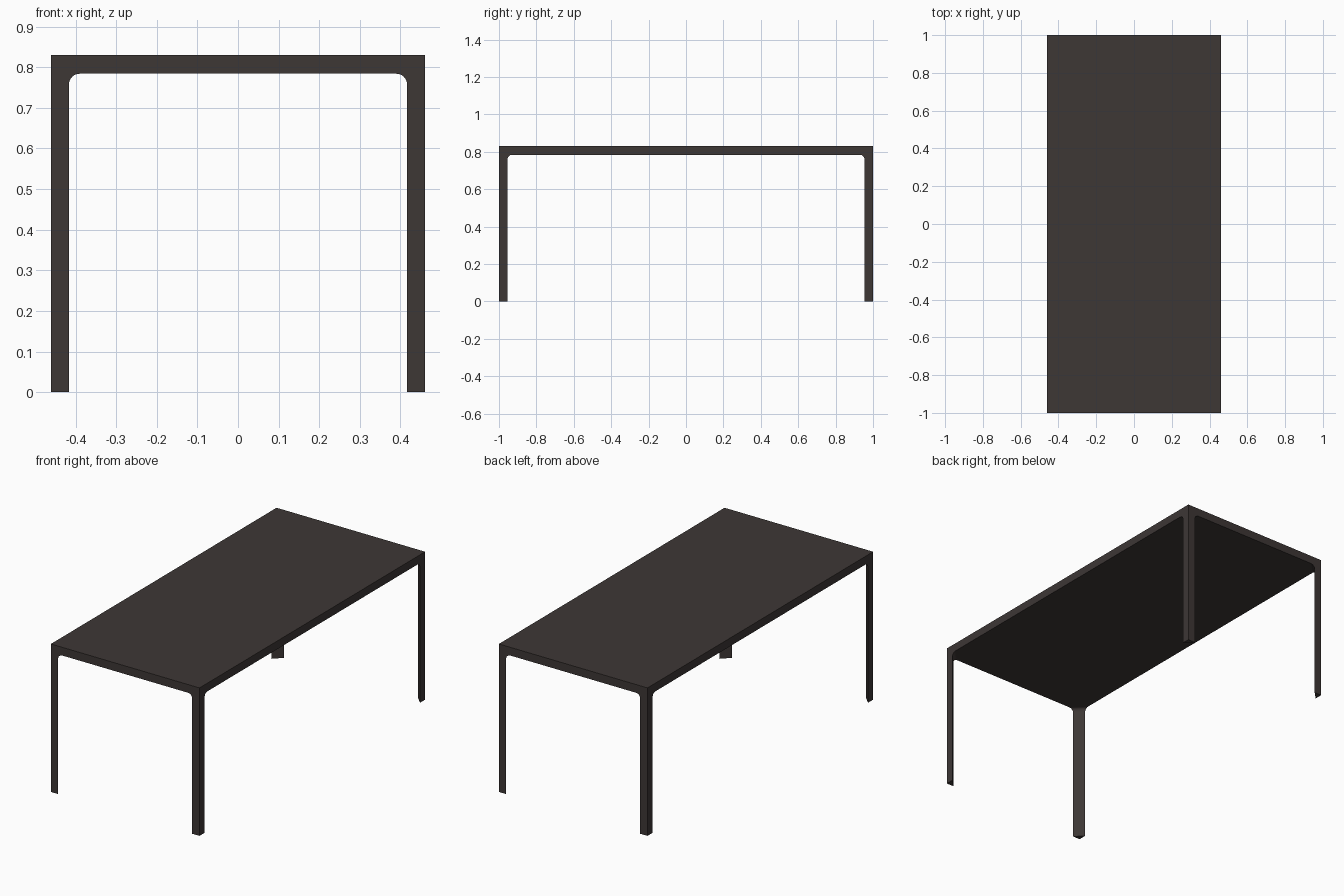
import bpy, bmesh, math

if "Cube" in bpy.data.objects:
    bpy.data.objects.remove(bpy.data.objects["Cube"])

HX, HY, TOP, UNDER = 0.461, 1.0, 0.83, 0.784
LEG, R = 0.045, 0.026

dark = bpy.data.materials.new("dark brown metal")
dark.diffuse_color = (0.047, 0.038, 0.036, 1)
dark.use_nodes = True
dark.node_tree.nodes["Principled BSDF"].inputs["Base Color"].default_value = dark.diffuse_color


def finish(bm, name):
    bmesh.ops.recalc_face_normals(bm, faces=bm.faces)
    me = bpy.data.meshes.new(name)
    bm.to_mesh(me)
    bm.free()
    me.materials.append(dark)
    ob = bpy.data.objects.new(name, me)
    bpy.context.collection.objects.link(ob)
    return ob


# Solid slab top
bm = bmesh.new()
bmesh.ops.create_cube(bm, size=1)
for v in bm.verts:
    v.co = (v.co.x * 2 * HX, v.co.y * 2 * HY, UNDER if v.co.z < 0 else TOP)
finish(bm, "table_top")

# Leg profile: (height, triangle size), flaring in a quarter round under the top
profile = [(0, LEG)]
for i in range(9):
    a = math.radians(90) * i / 8
    profile.append((UNDER - R + R * math.sin(a), LEG + R * (1 - math.cos(a))))
profile.append((0.807, 0.09))  # wing let into the slab


def make_leg(sx, sy, name):
    bm = bmesh.new()
    rings = []
    for z, s in profile:
        pts = [(HX, HY), (HX - s, HY), (HX, HY - s)]
        rings.append([bm.verts.new((sx * x, sy * y, z)) for x, y in pts])
    for lo, hi in zip(rings, rings[1:]):
        for i in range(3):
            j = (i + 1) % 3
            bm.faces.new((lo[i], lo[j], hi[j], hi[i]))
    bm.faces.new(rings[0])
    bm.faces.new(rings[-1])
    ob = finish(bm, name)
    bpy.ops.object.select_all(action='DESELECT')
    ob.select_set(True)
    bpy.context.view_layer.objects.active = ob
    bpy.ops.object.shade_smooth_by_angle(angle=math.radians(30))


# Four triangular corner legs
for sx, side in ((-1, "left"), (1, "right")):
    for sy, end in ((-1, "front"), (1, "back")):
        make_leg(sx, sy, f"{end}_{side}_leg")
